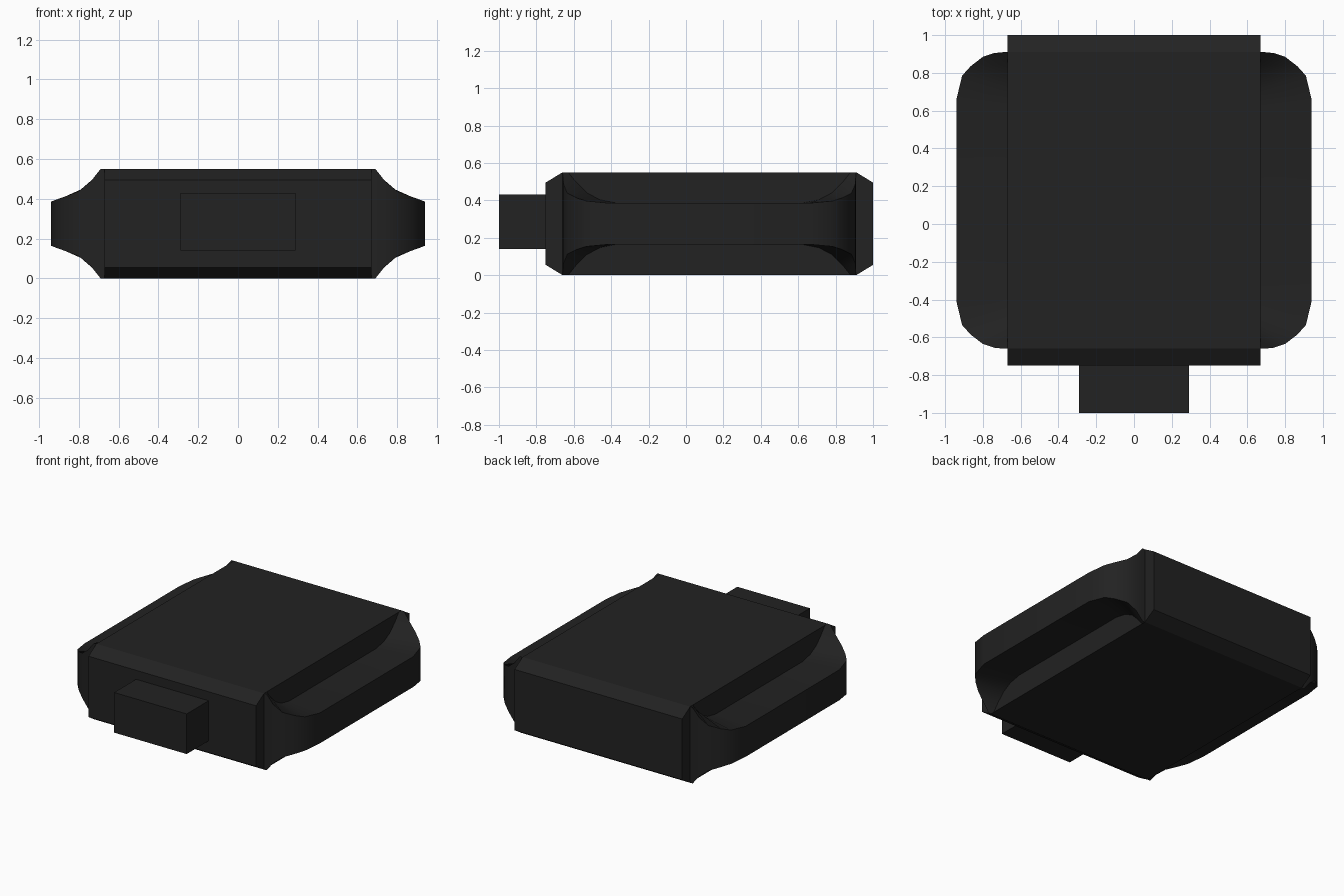
import bpy
import bmesh

old = bpy.data.objects.get("Cube")
if old:
    bpy.data.objects.remove(old, do_unlink=True)

# Single dark material
charcoal = bpy.data.materials.new("charcoal")
charcoal.use_nodes = True
COLOUR = (0.016, 0.016, 0.016, 1)
charcoal.diffuse_color = COLOUR
charcoal.node_tree.nodes["Principled BSDF"].inputs["Base Color"].default_value = COLOUR

MID_Y, MID_Z = 0.125, 0.275
BODY_X = 0.67


def finish(name, bm):
    bmesh.ops.remove_doubles(bm, verts=bm.verts, dist=0.0005)
    bmesh.ops.recalc_face_normals(bm, faces=bm.faces)
    mesh = bpy.data.meshes.new(name)
    bm.to_mesh(mesh)
    bm.free()
    mesh.materials.append(charcoal)
    obj = bpy.data.objects.new(name, mesh)
    bpy.context.collection.objects.link(obj)
    return obj


def extrude_profile(name, profile, half_width):
    """Closed prism along x from a (y, z) profile."""
    bm = bmesh.new()
    face = bm.faces.new([bm.verts.new((-half_width, y, z)) for y, z in profile])
    new = bmesh.ops.extrude_face_region(bm, geom=[face])["geom"]
    verts = [v for v in new if isinstance(v, bmesh.types.BMVert)]
    bmesh.ops.translate(bm, verts=verts, vec=(2 * half_width, 0, 0))
    return finish(name, bm)


# Main body with chamfered front and back ends
extrude_profile("body", [(-0.75, 0.055), (-0.66, 0), (0.91, 0), (1, 0.055),
                         (1, 0.495), (0.91, 0.55), (-0.66, 0.55), (-0.75, 0.495)], BODY_X)

# Front plug
extrude_profile("front_plug", [(-1, 0.14), (-0.74, 0.14), (-0.74, 0.43), (-1, 0.43)], 0.29)

# Side grips: outer x, y, half height, then inner y, half height at the body wall
corner = [(0.69, 0.91, 0.275, 0.91, 0.275),
          (0.74, 0.905, 0.212, 0.88, 0.275),
          (0.80, 0.885, 0.163, 0.84, 0.225),
          (0.865, 0.835, 0.138, 0.78, 0.165),
          (0.91, 0.785, 0.122, 0.71, 0.128),
          (0.94, 0.66, 0.11, 0.62, 0.11)]
front = [(x, 2 * MID_Y - y, h, 2 * MID_Y - iy, ih) for x, y, h, iy, ih in corner]
path = corner + front[::-1]

bm = bmesh.new()
rings = []
for x, y, h, iy, ih in path:
    points = [(BODY_X, iy, MID_Z + ih), (x, y, MID_Z + h),
              (x, y, MID_Z - h), (BODY_X, iy, MID_Z - ih)]
    rings.append([bm.verts.new(p) for p in points])
for a, b in zip(rings, rings[1:]):
    for i in range(4):
        j = (i + 1) % 4
        bm.faces.new((a[i], a[j], b[j], b[i]))
for end in (rings[0], rings[-1]):
    bm.faces.new(end)
grips = finish("side_grips", bm)
mirror = grips.modifiers.new("mirror", "MIRROR")
mirror.use_axis = (True, False, False)

# Smooth the rounded grip corners, keeping hard edges
bpy.ops.object.select_all(action="DESELECT")
grips.select_set(True)
bpy.context.view_layer.objects.active = grips
bpy.ops.object.shade_smooth_by_angle(angle=0.6)
